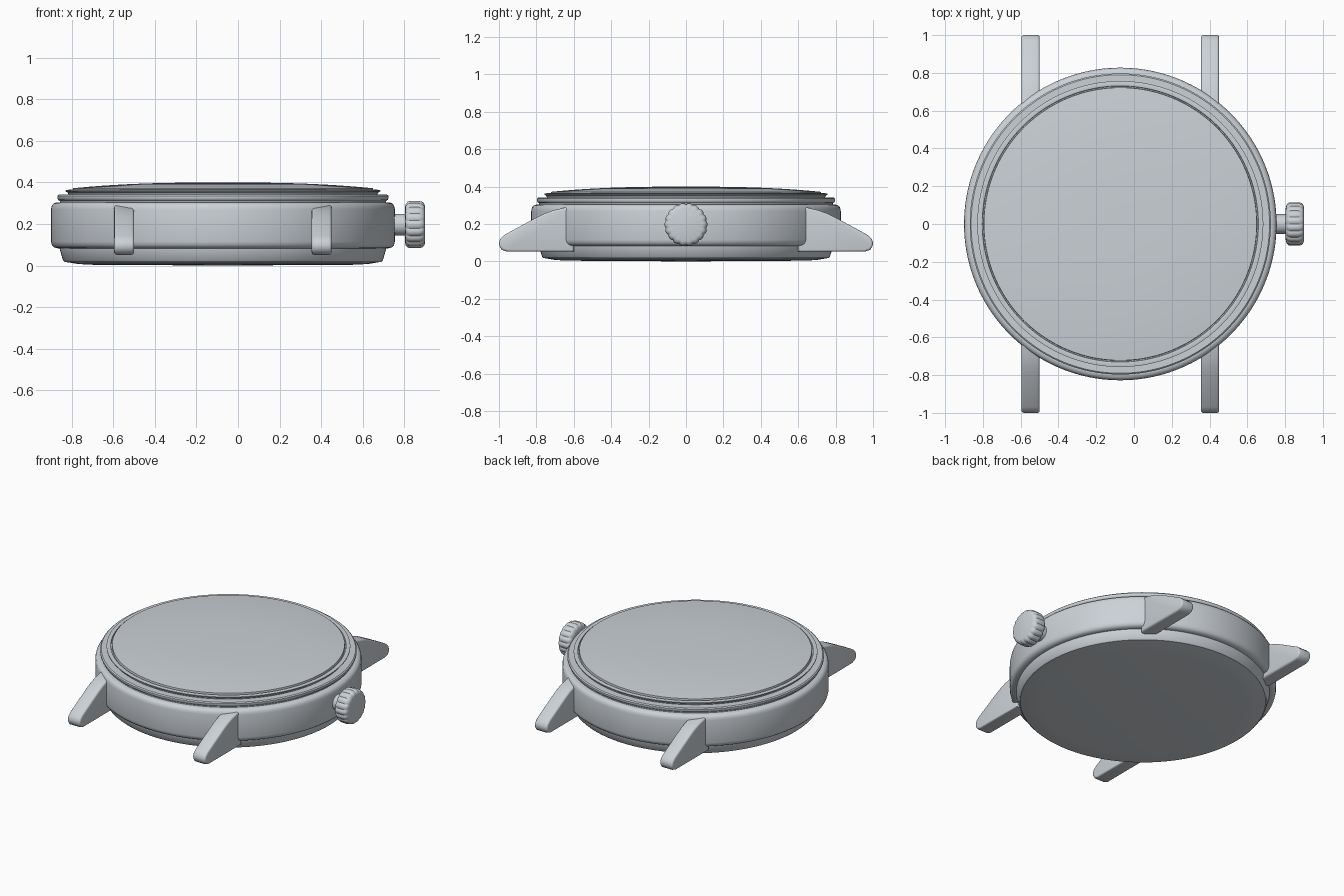
import bpy, bmesh, math

if "Cube" in bpy.data.objects:
    bpy.data.objects.remove(bpy.data.objects["Cube"])

CX = -0.0725          # case axis; the crown pushes the overall centre to x = 0
CROWN_Z = 0.197

steel = bpy.data.materials.new("light_steel")
steel.diffuse_color = (0.60, 0.64, 0.68, 1)
steel.use_nodes = True
steel.node_tree.nodes["Principled BSDF"].inputs["Base Color"].default_value = steel.diffuse_color


def finish(name, bm, angle=35):
    bmesh.ops.recalc_face_normals(bm, faces=bm.faces)
    me = bpy.data.meshes.new(name)
    bm.to_mesh(me)
    bm.free()
    me.materials.append(steel)
    ob = bpy.data.objects.new(name, me)
    bpy.context.collection.objects.link(ob)
    bpy.ops.object.select_all(action='DESELECT')
    ob.select_set(True)
    bpy.context.view_layer.objects.active = ob
    bpy.ops.object.shade_smooth_by_angle(angle=math.radians(angle))
    return ob


def lathe(name, profile, place, segs=160, ripple=None, angle=35):
    """Spin (radius, height) points round an axis; radius 0 makes a pole."""
    bm = bmesh.new()
    rings = []
    for i, (r, h) in enumerate(profile):
        if r == 0:
            rings.append([bm.verts.new(place(0, 0, h))] * segs)
            continue
        ring = []
        for k in range(segs):
            a = 2 * math.pi * k / segs
            rr = r * (ripple(a, i) if ripple else 1)
            ring.append(bm.verts.new(place(rr * math.cos(a), rr * math.sin(a), h)))
        rings.append(ring)
    for lo, hi in zip(rings, rings[1:]):
        for k in range(segs):
            n = (k + 1) % segs
            quad = list(dict.fromkeys((lo[k], lo[n], hi[n], hi[k])))
            bm.faces.new(quad)
    return finish(name, bm, angle)


def upright(x, y, h):
    return (CX + x, y, h)


def sideways(x, y, h):
    return (h, x, CROWN_Z + y)


# Case back: shallow dome and tapered wall
lathe("case_back", [(0, 0), (0.64, 0.004), (0.70, 0.008), (0.762, 0.018), (0.770, 0.026),
                    (0.787, 0.085), (0.787, 0.10), (0, 0.10)], upright)

# Main case band with rounded edges
lathe("case_band", [(0, 0.083), (0.795, 0.083), (0.812, 0.087), (0.823, 0.098), (0.8275, 0.115),
                    (0.8275, 0.270), (0.824, 0.287), (0.815, 0.299), (0.800, 0.304), (0, 0.304)],
      upright)

# Stepped bezel rings
lathe("lower_bezel", [(0, 0.30), (0.785, 0.30), (0.785, 0.311), (0.793, 0.316), (0.797, 0.325),
                      (0.797, 0.335), (0.790, 0.341), (0.765, 0.341), (0, 0.341)], upright)
lathe("upper_bezel", [(0, 0.338), (0.742, 0.338), (0.746, 0.350), (0.757, 0.357), (0.757, 0.362),
                      (0.738, 0.366), (0.731, 0.364), (0.729, 0.355), (0, 0.355)], upright)

# Domed crystal
dome = [(0.722 * math.cos(t), 0.372 + 0.028 * (1 - math.cos(t) ** 2.6))
        for t in [math.pi / 2 * i / 16 for i in range(16)]]
lathe("crystal", [(0, 0.352), (0.724, 0.352)] + dome + [(0, 0.40)], upright, angle=30)

# Crown stem and scalloped crown
lathe("crown_stem", [(0, 0.70), (0.052, 0.70), (0.052, 0.83), (0, 0.83)], sideways, segs=48)


def scallops(a, i):
    return 0.95 + 0.05 * abs(math.cos(9 * a)) if 1 < i < 8 else 1


lathe("crown", [(0, 0.803), (0.082, 0.803), (0.101, 0.807), (0.112, 0.817), (0.115, 0.828),
                (0.115, 0.870), (0.111, 0.887), (0.102, 0.896), (0.088, 0.90), (0, 0.90)],
      sideways, segs=144, ripple=scallops)

# Four lugs: one side profile (y, z), mirrored front/back and left/right
lug_profile = [(0.60, 0.052), (0.955, 0.052), (0.985, 0.062), (0.998, 0.082), (1.0, 0.102),
               (0.992, 0.122), (0.970, 0.142), (0.80, 0.235), (0.755, 0.257), (0.71, 0.273),
               (0.64, 0.290), (0.60, 0.296)]
LUG_X, LUG_HALF = 0.475, 0.048


def lug(name, sx, sy):
    bm = bmesh.new()
    x = CX + sx * LUG_X
    face = bm.faces.new([bm.verts.new((x - LUG_HALF, sy * y, z)) for y, z in lug_profile])
    ext = bmesh.ops.extrude_face_region(bm, geom=[face])
    bmesh.ops.translate(bm, vec=(2 * LUG_HALF, 0, 0),
                        verts=[v for v in ext["geom"] if isinstance(v, bmesh.types.BMVert)])
    # Round the long side edges
    rims = [e for e in bm.edges if abs(e.verts[0].co.x - e.verts[1].co.x) < 1e-5]
    bmesh.ops.bevel(bm, geom=rims, offset=0.012, segments=3, profile=0.5, affect='EDGES',
                    clamp_overlap=True)
    finish(name, bm, 40)


for sx, side in ((-1, "left"), (1, "right")):
    for sy, end in ((-1, "front"), (1, "back")):
        lug(f"{end}_{side}_lug", sx, sy)
